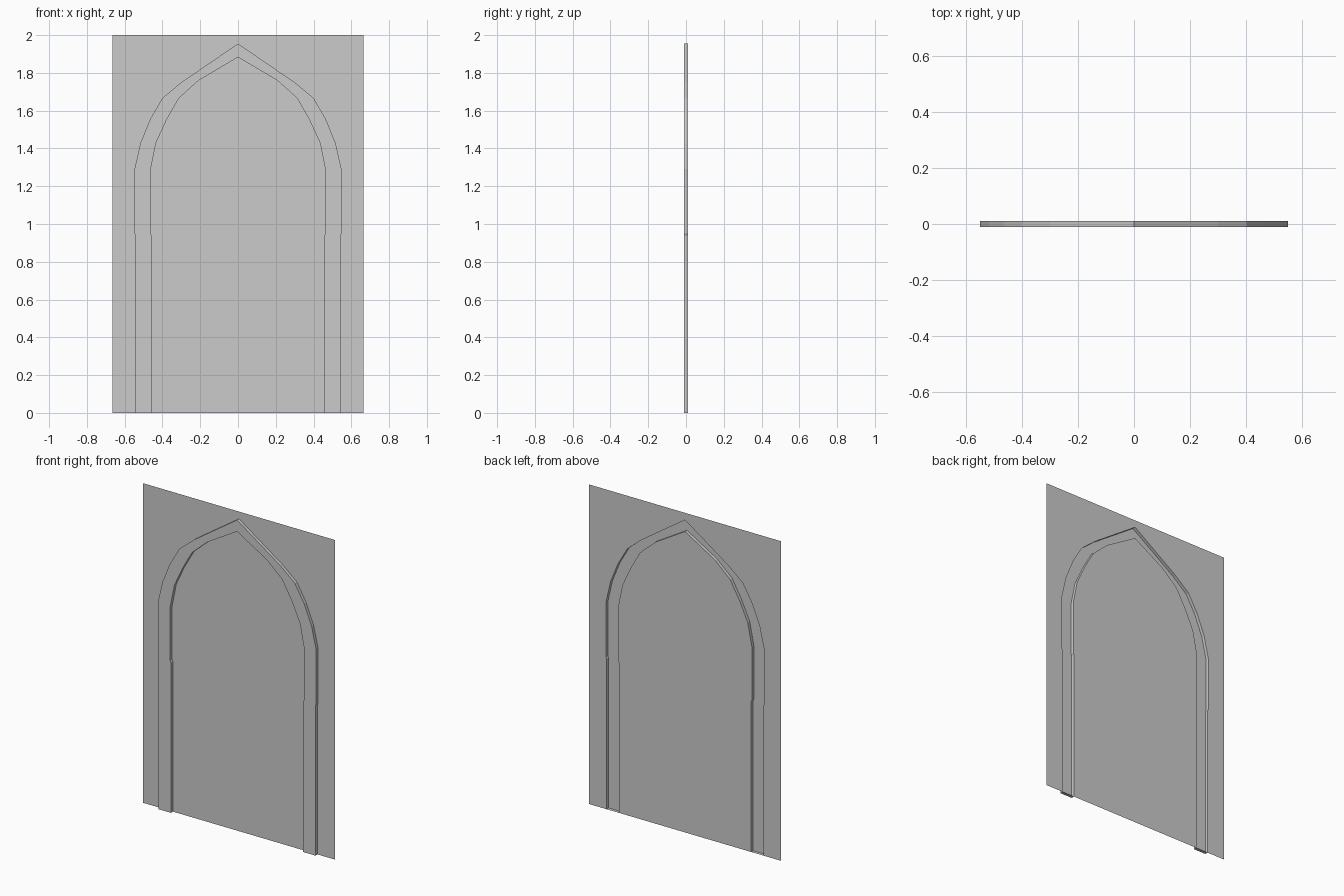
import bpy

if "Cube" in bpy.data.objects:
    bpy.data.objects.remove(bpy.data.objects["Cube"])

BACK, FRONT = 0.01, -0.01
W, H = 0.665, 2.0

# right half of the arch outlines (x, z), from floor to apex
outer_half = [(0.543, 0), (0.543, 0.94), (0.548, 0.95), (0.548, 1.29), (0.516, 1.43),
              (0.464, 1.557), (0.40, 1.667), (0.30, 1.75), (0, 1.955)]
inner_half = [(0.458, 0), (0.458, 0.94), (0.463, 0.95), (0.463, 1.285), (0.434, 1.43),
              (0.377, 1.553), (0.312, 1.667), (0.208, 1.76), (0, 1.883)]


def mirrored(half):
    """Full outline, running counter-clockwise from right foot to left foot."""
    return half + [(-x, z) for x, z in reversed(half[:-1])]


def make_object(name, verts, faces):
    mesh = bpy.data.meshes.new(name)
    mesh.from_pydata(verts, [], faces)
    mesh.update()
    ob = bpy.data.objects.new(name, mesh)
    bpy.context.collection.objects.link(ob)
    return ob


def at(points, y):
    return [(x, y, z) for x, z in points]


outer, inner = mirrored(outer_half), mirrored(inner_half)
n = len(outer)
apex = n // 2

# Flat sheet around the arch, split in two at the apex
right = outer[:apex + 1] + [(0, H), (W, H), (W, 0)]
left = outer[apex:] + [(-W, 0), (-W, H), (0, H)]
for name, pts in (("surround_right", right), ("surround_left", left)):
    make_object(name, at(pts, BACK), [tuple(reversed(range(len(pts))))])

# Flat sheet inside the arch
make_object("inner_panel", at(inner, BACK), [tuple(range(n))])

# Raised arch band, hollow at the back: front strip, side walls, foot caps
verts = at(outer, FRONT) + at(inner, FRONT) + at(outer, BACK) + at(inner, BACK)
of, nf, ob_, nb = 0, n, 2 * n, 3 * n
faces = []
for i in range(n - 1):
    j = i + 1
    faces.append((of + i, of + j, nf + j, nf + i))
    faces.append((of + i, ob_ + i, ob_ + j, of + j))
    faces.append((nf + i, nf + j, nb + j, nb + i))
faces.append((of, nf, nb, ob_))
e = n - 1
faces.append((of + e, ob_ + e, nb + e, nf + e))
make_object("arch_trim", verts, faces)
